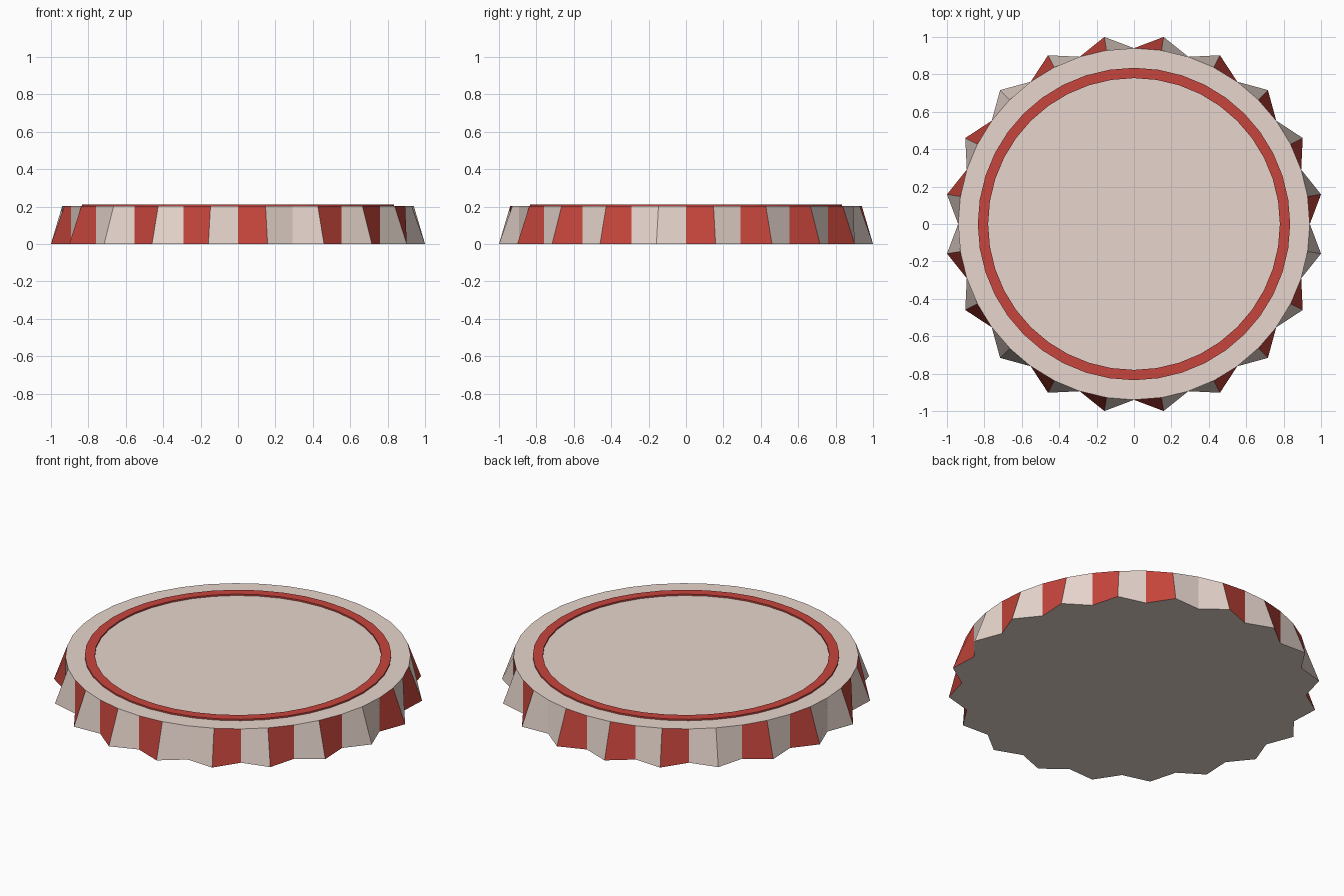
import bpy, bmesh, math

if "Cube" in bpy.data.objects:
    bpy.data.objects.remove(bpy.data.objects["Cube"])

SIDES = 40
TOP_R, PEAK_R, CAP_H = 0.94, 1.0125, 0.203
RING_IN, RING_OUT, RING_TOP = 0.78, 0.835, 0.212
# skirt facets painted red, counted anticlockwise from the front
RED_FACETS = {0, 3, 5, 7, 10, 12, 14, 16, 19, 21, 23, 26, 28, 31, 33, 36, 38}


def material(name, rgb):
    mat = bpy.data.materials.new(name)
    mat.diffuse_color = (*rgb, 1)
    mat.use_nodes = True
    mat.node_tree.nodes["Principled BSDF"].inputs["Base Color"].default_value = mat.diffuse_color
    return mat


def loop(bm, radius, z):
    """Closed loop of vertices; radius is a function of the index."""
    verts = []
    for i in range(SIDES):
        a = -math.pi / 2 + math.tau * i / SIDES
        verts.append(bm.verts.new((radius(i) * math.cos(a), radius(i) * math.sin(a), z)))
    return verts


def bridge(bm, a, b):
    return [bm.faces.new((a[i], a[(i + 1) % SIDES], b[(i + 1) % SIDES], b[i]))
            for i in range(SIDES)]


def finish(bm, name, mats):
    bmesh.ops.recalc_face_normals(bm, faces=bm.faces)
    mesh = bpy.data.meshes.new(name)
    bm.to_mesh(mesh)
    bm.free()
    for mat in mats:
        mesh.materials.append(mat)
    obj = bpy.data.objects.new(name, mesh)
    bpy.context.collection.objects.link(obj)
    return obj


cream = material("cream", (0.80, 0.67, 0.61))
red = material("red", (0.565, 0.06, 0.045))

# crimped cap: round top, flared zigzag rim, closed underside
bm = bmesh.new()
rim = loop(bm, lambda i: PEAK_R if i % 2 else TOP_R, 0)
top = loop(bm, lambda i: TOP_R, CAP_H)
for i, face in enumerate(bridge(bm, rim, top)):
    face.material_index = 1 if i in RED_FACETS else 0
bm.faces.new(top)
bm.faces.new(rim[::-1])
finish(bm, "crimped_cap", (cream, red))

# thin raised ring on the top
bm = bmesh.new()
section = [(RING_OUT, CAP_H), (RING_OUT, RING_TOP), (RING_IN, RING_TOP), (RING_IN, CAP_H)]
loops = [loop(bm, lambda i, r=r: r, z) for r, z in section]
for k in range(3):
    bridge(bm, loops[k], loops[k + 1])
finish(bm, "top_ring", (red,))
